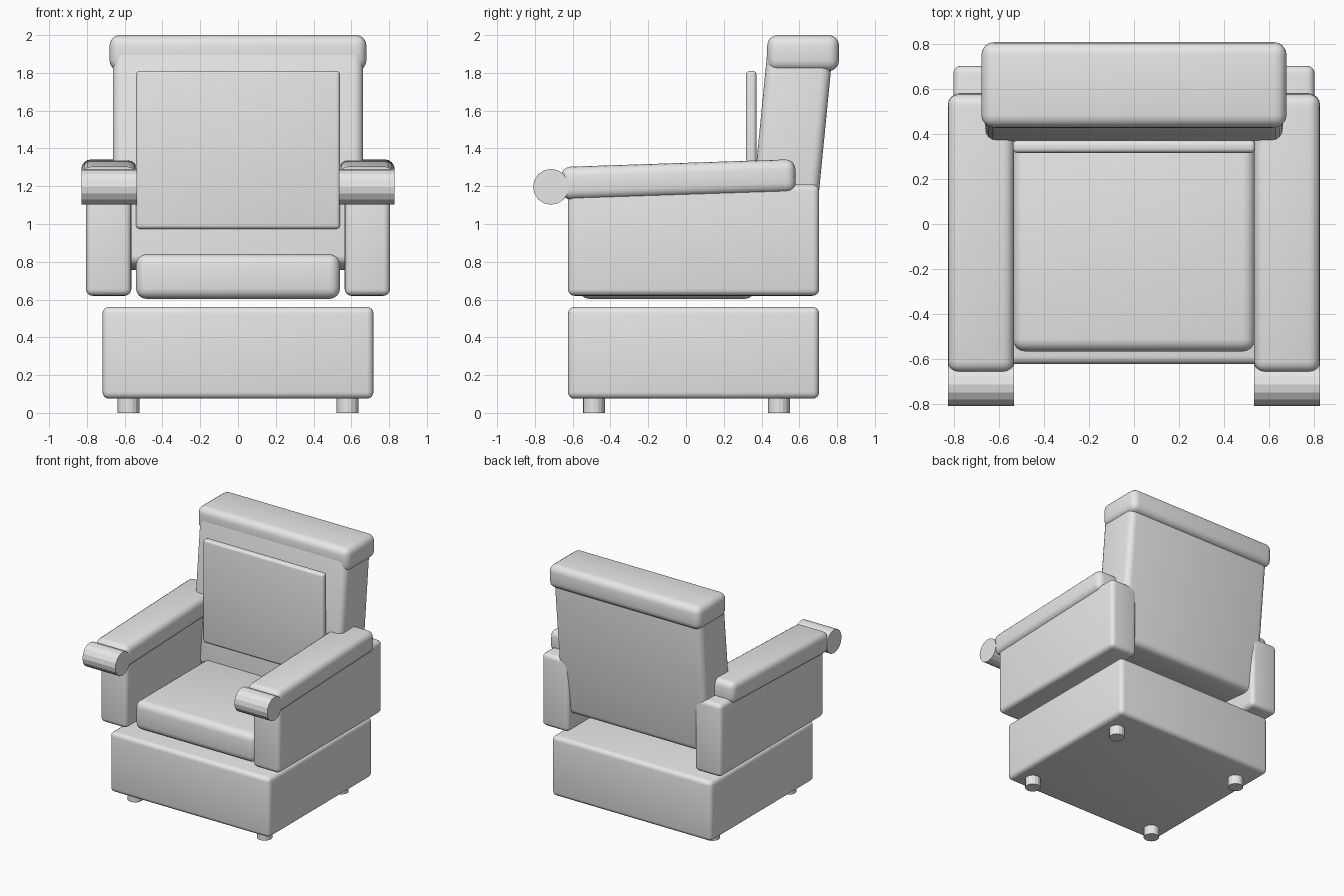
import bpy, math

if "Cube" in bpy.data.objects:
    bpy.data.objects.remove(bpy.data.objects["Cube"])

grey = bpy.data.materials.new("grey upholstery")
grey.diffuse_color = (0.8, 0.8, 0.8, 1)
grey.use_nodes = True
grey.node_tree.nodes["Principled BSDF"].inputs["Base Color"].default_value = grey.diffuse_color


def finish(ob, name, angle):
    ob.name = name
    ob.data.materials.append(grey)
    bpy.ops.object.shade_smooth_by_angle(angle=math.radians(angle))
    return ob


def padded_box(name, centre, size, radius, tilt=0.0):
    """Box with rounded edges, tilted about the x axis (degrees)."""
    bpy.ops.mesh.primitive_cube_add(size=1, location=centre)
    ob = bpy.context.object
    ob.scale = size
    bpy.ops.object.transform_apply(location=False, rotation=False, scale=True)
    bevel = ob.modifiers.new("rounding", "BEVEL")
    bevel.width = radius
    bevel.segments = 4
    bpy.ops.object.modifier_apply(modifier=bevel.name)
    ob.rotation_euler.x = math.radians(tilt)
    return finish(ob, name, 35)


def cylinder(name, centre, radius, depth, rotation=(0, 0, 0)):
    bpy.ops.mesh.primitive_cylinder_add(vertices=16, radius=radius, depth=depth,
                                        location=centre, rotation=rotation)
    return finish(bpy.context.object, name, 15)


# Base and its feet
padded_box("base", (0, 0.04, 0.318), (1.434, 1.33, 0.486), 0.035)
for sx in (-1, 1):
    for y in (-0.488, 0.492):
        cylinder("foot", (sx * 0.58, y, 0.06), 0.058, 0.12)

# Seat, leaning back, back cushion and headrest
padded_box("seat_cushion", (0, -0.10, 0.722), (1.08, 0.935, 0.236), 0.055)
padded_box("backrest", (0, 0.548, 1.345), (1.326, 0.345, 1.16), 0.05, -5.6)
padded_box("back_cushion", (0, 0.345, 1.392), (1.08, 0.056, 0.836), 0.02)
padded_box("headrest", (0, 0.62, 1.905), (1.36, 0.38, 0.19), 0.055)

# Arms: side panel, sloping pad and front roll
for sx in (-1, 1):
    padded_box("arm_panel", (sx * 0.685, 0.04, 0.915), (0.24, 1.33, 0.59), 0.035)
    padded_box("arm_pad", (sx * 0.682, -0.04, 1.235), (0.295, 1.24, 0.175), 0.05, 1.9)
    cylinder("arm_roll", (sx * 0.682, -0.715, 1.197), 0.095, 0.295, (0, math.pi / 2, 0))
